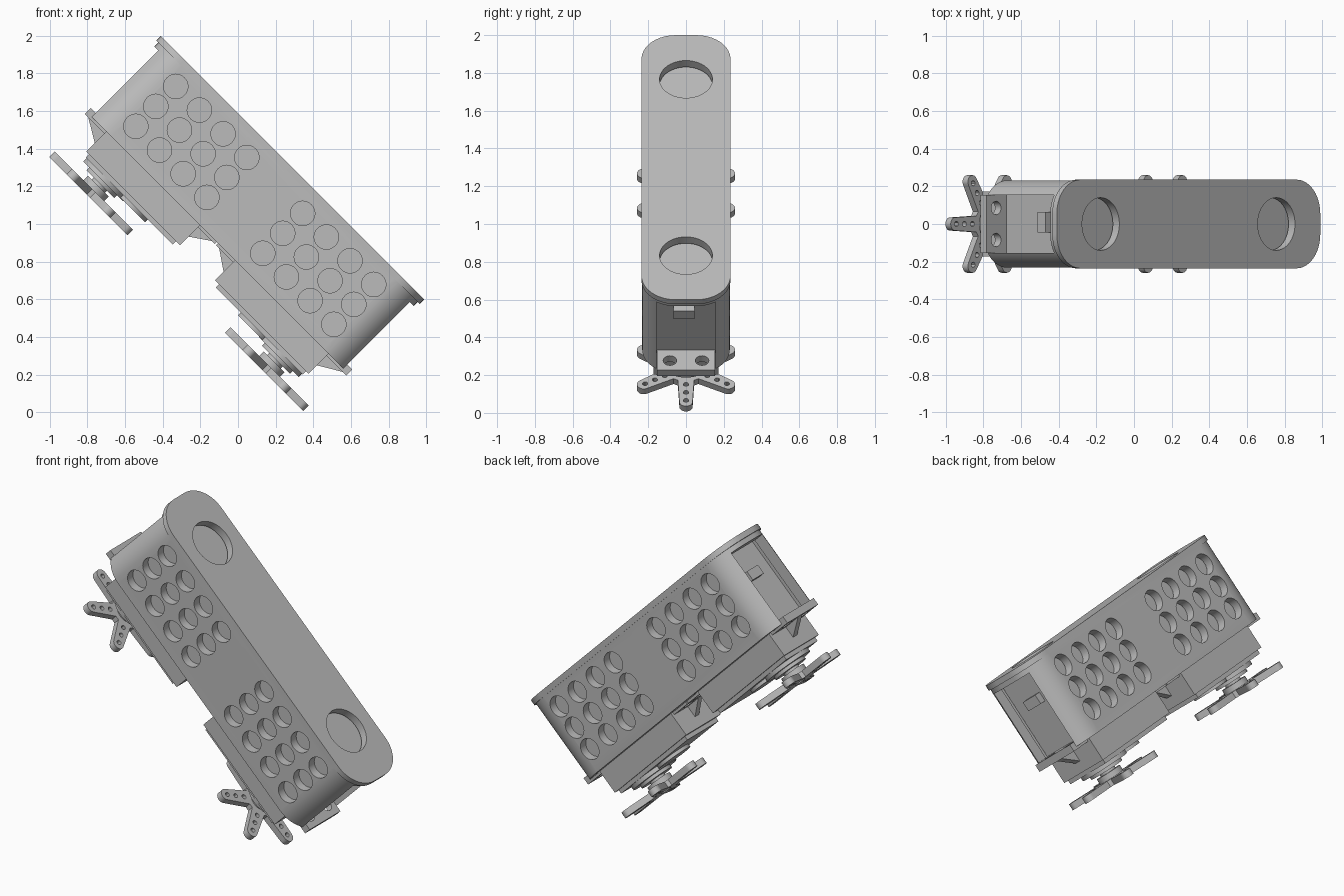
import bpy, bmesh, math
from mathutils import Matrix, Vector

if "Cube" in bpy.data.objects:
    bpy.data.objects.remove(bpy.data.objects["Cube"])

grey = bpy.data.materials.new("plain grey")
grey.use_nodes = True
COLOR = (0.5, 0.5, 0.5, 1)
grey.diffuse_color = COLOR
grey.node_tree.nodes["Principled BSDF"].inputs["Base Color"].default_value = COLOR

# The whole assembly is built level, then tipped 45 degrees about y
TILT = Matrix.Rotation(math.radians(45), 4, 'Y')
MIDDLE = -0.714


def frame(side):
    """Local frame of one half: x runs outwards from the middle."""
    turn = Matrix.Rotation(0 if side > 0 else math.pi, 4, 'Z')
    return TILT @ Matrix.Translation((MIDDLE, 0, 0)) @ turn


def add_prism(bm, outline, z0, z1):
    base = bm.faces.new([bm.verts.new((x, y, z0)) for x, y in outline])
    top = bmesh.ops.extrude_face_region(bm, geom=[base])["geom"]
    bmesh.ops.translate(bm, vec=(0, 0, z1 - z0),
                        verts=[v for v in top if isinstance(v, bmesh.types.BMVert)])


def add_box(bm, x0, x1, half_y, z0, z1, y=0):
    add_prism(bm, [(x0, y - half_y), (x1, y - half_y), (x1, y + half_y), (x0, y + half_y)], z0, z1)


def add_disc(bm, x, y, radius, z0, z1, sides=40):
    add_prism(bm, [(x + radius * math.cos(2 * math.pi * i / sides),
                    y + radius * math.sin(2 * math.pi * i / sides)) for i in range(sides)], z0, z1)


def rounded(half_x, half_y, radius, steps=10):
    points = []
    for k, (sx, sy) in enumerate([(1, 1), (-1, 1), (-1, -1), (1, -1)]):
        for i in range(steps + 1):
            a = (k + i / steps) * math.pi / 2
            points.append((sx * (half_x - radius) + radius * math.cos(a),
                           sy * (half_y - radius) + radius * math.sin(a)))
    return points


def finish(name, bm, matrix):
    bmesh.ops.recalc_face_normals(bm, faces=bm.faces)
    bm.transform(matrix)
    mesh = bpy.data.meshes.new(name)
    bm.to_mesh(mesh)
    bm.free()
    mesh.materials.append(grey)
    obj = bpy.data.objects.new(name, mesh)
    bpy.context.collection.objects.link(obj)
    return obj


def cut(obj, cutters):
    for cutter in cutters:
        mod = obj.modifiers.new("cut", 'BOOLEAN')
        mod.operation, mod.solver, mod.object = 'DIFFERENCE', 'EXACT', cutter
    bpy.context.view_layer.update()
    graph = bpy.context.evaluated_depsgraph_get()
    mesh = bpy.data.meshes.new_from_object(obj.evaluated_get(graph))
    obj.modifiers.clear()
    obj.data = mesh
    for cutter in cutters:
        bpy.data.objects.remove(cutter)


parts = []

# Bracket shell and its end plate
bm = bmesh.new()
add_prism(bm, rounded(0.975, 0.232, 0.175), 0.56, 1.1)
shell = finish("bracket_shell", bm, frame(1))
bm = bmesh.new()
add_prism(bm, rounded(0.99, 0.236, 0.18), 1.09, 1.124)
plate = finish("bracket_plate", bm, frame(1))

# Cavities, end windows, tab channel and lightening holes
cavity, window, holes = bmesh.new(), bmesh.new(), bmesh.new()
for s in (1, -1):
    add_box(cavity, *sorted((s * 0.10, s * 0.87)), 0.178, 0.5, 1.075)
    add_box(window, *sorted((s * 0.80, s * 1.1)), 0.155, 0.45, 1.06)
    for row in range(4):
        for col in range(3):
            add_disc(holes, s * (0.21 + row * 0.178), -(0.69 + col * 0.15), 0.065, -0.4, 0.4, 32)
channel = bmesh.new()
add_box(channel, -0.3, 0.3, 0.158, 0.4, 0.592)
holes.transform(Matrix.Rotation(math.radians(-90), 4, 'X'))
for v in holes.verts:
    v.co.z = abs(v.co.z)
big = []
for name in ("shell_round_cutter", "plate_round_cutter"):
    bm = bmesh.new()
    for s in (1, -1):
        add_disc(bm, s * 0.66, 0, 0.14, 1.0, 1.3, 48)
    big.append(finish(name, bm, frame(1)))
cut(shell, [finish("cavity_cutter", cavity, frame(1)), finish("window_cutter", window, frame(1)),
            finish("channel_cutter", channel, frame(1)), finish("hole_cutter", holes, frame(1)), big[0]])
cut(plate, [big[1]])
parts += [shell, plate]

SHAFT, INNER, OUTER = 0.66, 0.132, 0.835


def horn_outline(arms=6, reach=0.294, tip=0.035):
    points = []
    for k in range(arms):
        a = 2 * math.pi * k / arms
        turn = Matrix.Rotation(a, 2)
        arc = [(reach - tip + tip * math.cos(b), tip * math.sin(b))
               for b in [math.radians(d) for d in range(-90, 91, 15)]]
        arm = [(0.10, -0.043)] + arc + [(0.10, 0.043)]
        points += [turn @ Vector(p) for p in arm]
    return [(SHAFT + p[0], p[1]) for p in points]


for side, word in ((1, "lower"), (-1, "upper")):
    place = frame(side)

    # Servo case, stepped cover and cable block
    bm = bmesh.new()
    add_box(bm, INNER, OUTER, 0.172, 0.41, 1.065)
    add_box(bm, INNER + 0.03, OUTER - 0.02, 0.155, 0.385, 0.415)
    add_box(bm, OUTER - 0.01, OUTER + 0.045, 0.055, 0.87, 0.93, -0.01)
    parts.append(finish(word + "_servo_case", bm, place))

    # Gear housing steps and output shaft
    bm = bmesh.new()
    add_disc(bm, SHAFT, 0, 0.15, 0.36, 0.39)
    add_disc(bm, SHAFT - 0.2, 0, 0.11, 0.365, 0.39)
    add_disc(bm, SHAFT, 0, 0.105, 0.34, 0.365)
    add_disc(bm, SHAFT, 0, 0.05, 0.28, 0.345)
    add_disc(bm, SHAFT, 0, 0.078, 0.285, 0.325)
    parts.append(finish(word + "_gear_housing", bm, place))

    # Mounting tabs with screw holes
    bm, drill = bmesh.new(), bmesh.new()
    for x0, x1, hole in ((OUTER - 0.02, 0.983, 0.912), (0.005, INNER + 0.02, 0.06)):
        add_box(bm, x0, x1, 0.153, 0.545, 0.59)
        for y in (-0.085, 0.085):
            add_disc(drill, hole, y, 0.036, 0.4, 0.7, 24)
    tabs = finish(word + "_mounting_tabs", bm, place)
    cut(tabs, [finish("tab_drill", drill, place)])
    parts.append(tabs)

    # Triangular ribs under the tabs
    bm = bmesh.new()
    for root, end in ((OUTER - 0.005, 0.965), (INNER + 0.005, 0.02)):
        add_prism(bm, [(root, -0.55), (end, -0.55), (root, -0.47)], -0.02, 0.02)
    bm.transform(Matrix.Rotation(math.radians(-90), 4, 'X'))
    parts.append(finish(word + "_tab_ribs", bm, place))

    # Six-armed horn with drilled arms
    bm, drill = bmesh.new(), bmesh.new()
    add_prism(bm, horn_outline(), 0.25, 0.29)
    for k in range(6):
        a = math.radians(60 * k)
        for r in (0.13, 0.19, 0.25):
            add_disc(drill, SHAFT + r * math.cos(a), r * math.sin(a), 0.014, 0.2, 0.4, 12)
    add_disc(drill, SHAFT, 0, 0.035, 0.2, 0.275, 24)
    horn = finish(word + "_horn", bm, place)
    cut(horn, [finish("horn_drill", drill, place)])
    parts.append(horn)

# Smooth the round walls, keep the edges sharp
bpy.ops.object.select_all(action='DESELECT')
for obj in parts:
    obj.select_set(True)
bpy.context.view_layer.objects.active = shell
bpy.ops.object.shade_smooth_by_angle(angle=math.radians(30))
